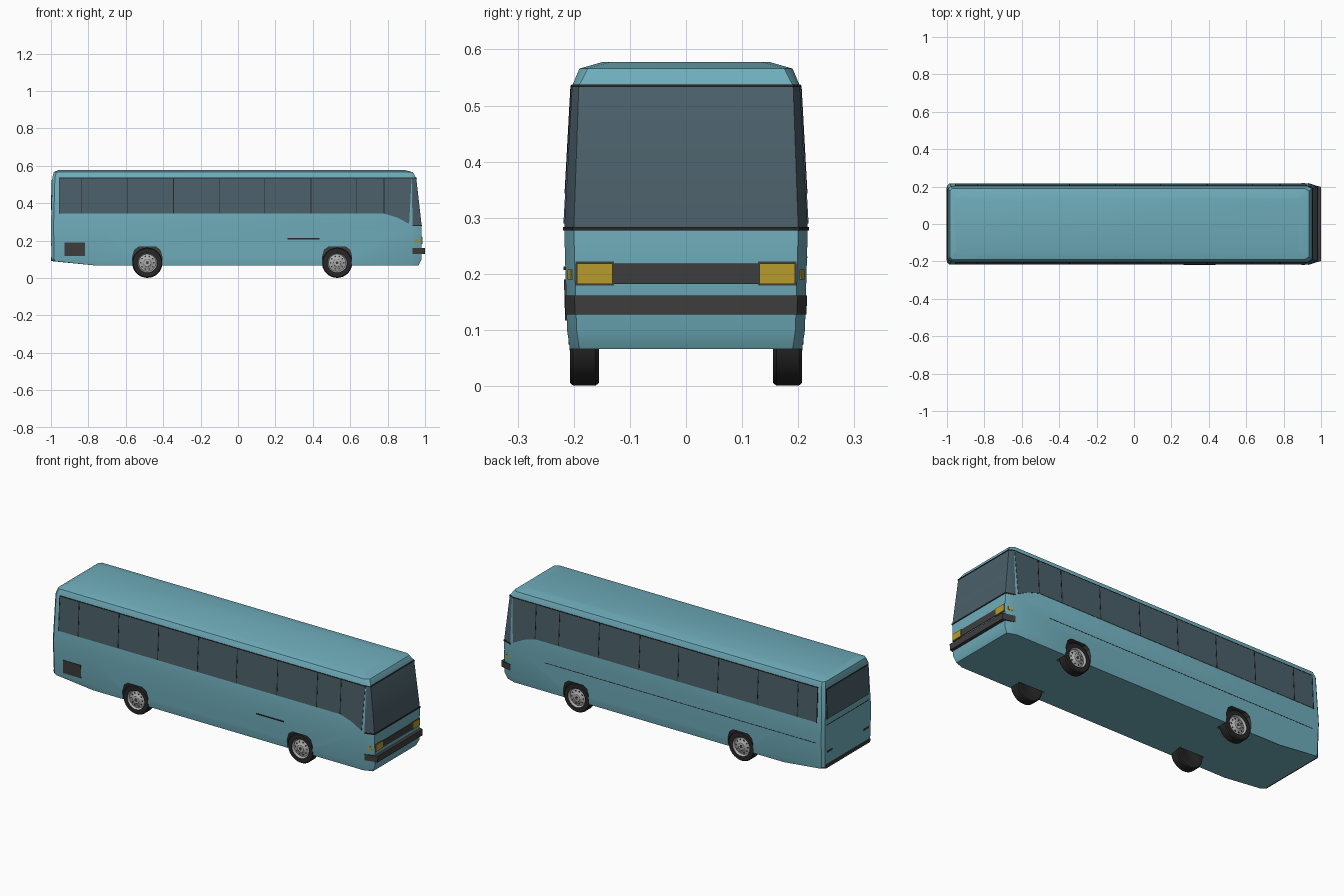
import bpy, bmesh, math
from mathutils import Vector

cube = bpy.data.objects.get("Cube")
if cube:
    bpy.data.objects.remove(cube, do_unlink=True)


def material(name, rgb):
    m = bpy.data.materials.new(name)
    m.use_nodes = True
    m.diffuse_color = (*rgb, 1)
    m.node_tree.nodes["Principled BSDF"].inputs["Base Color"].default_value = (*rgb, 1)
    return m


TEAL = material("teal paint", (0.16, 0.42, 0.5))
GLASS = material("tinted glass", (0.07, 0.115, 0.143))
DARK = material("dark grey plastic", (0.048, 0.048, 0.048))
RUBBER = material("black rubber", (0.02, 0.02, 0.02))
SILVER = material("silver rim", (0.42, 0.42, 0.42))
AMBER = material("amber lamp", (0.48, 0.33, 0.025))


def make(name, bm, mats, smooth=None):
    bmesh.ops.recalc_face_normals(bm, faces=bm.faces)
    me = bpy.data.meshes.new(name)
    bm.to_mesh(me)
    bm.free()
    for m in mats:
        me.materials.append(m)
    ob = bpy.data.objects.new(name, me)
    bpy.context.collection.objects.link(ob)
    if smooth:
        bpy.ops.object.select_all(action='DESELECT')
        ob.select_set(True)
        bpy.context.view_layer.objects.active = ob
        bpy.ops.object.shade_smooth_by_angle(angle=math.radians(smooth))
    return ob


def loft(bm, rings):
    loops = [[bm.verts.new(p) for p in r] for r in rings]
    n = len(loops[0])
    for a, b in zip(loops, loops[1:]):
        for i in range(n):
            bm.faces.new((a[i], a[(i + 1) % n], b[(i + 1) % n], b[i]))
    bm.faces.new(loops[0])
    bm.faces.new(loops[-1])


def plate(name, pts, normal, mat, out=0.003, sunk=0.004):
    bm = bmesh.new()
    n = Vector(normal).normalized()
    loft(bm, [[Vector(p) - n * sunk for p in pts], [Vector(p) + n * out for p in pts]])
    return make(name, bm, [mat])


# Body levels: height, front x, rear x, half width, front corner depth and inset
LEVELS = [(.066, .965, -.99, .207, .05, .017),
          (.10, .982, -.997, .212, .05, .017),
          (.28, .982, -1.0, .217, .05, .017),
          (.535, .953, -.993, .203, .022, .012),
          (.566, .935, -.985, .19, .022, .015),
          (.578, .89, -.96, .148, .022, .015)]


def level(z):
    for a, b in zip(LEVELS, LEVELS[1:]):
        if z <= b[0]:
            t = (z - a[0]) / (b[0] - a[0])
            return [p + (q - p) * t for p, q in zip(a, b)]
    return LEVELS[-1]


def outline(lv):
    z, front, rear, w, dx, dy = lv
    half = [(front, w - dy), (front - dx, w), (-.75, w), (rear + .014, w), (rear, w - .014)]
    plan = half + [(x, -y) for x, y in reversed(half)]
    return [(x, y, .09 if z < .08 and x < -.8 else z) for x, y in plan]


# Body shell
bm = bmesh.new()
loft(bm, [outline(lv) for lv in LEVELS])
body = make("body", bm, [TEAL, DARK, GLASS])

# Wheel arches cut out of the shell
WHEELS_X = (-.485, .53)
ARCH = [(-.078, -.1), (-.078, .115), (-.068, .15), (-.045, .167),
        (.045, .167), (.068, .15), (.078, .115), (.078, -.1)]
bm = bmesh.new()
for cx in WHEELS_X:
    for s in (-1, 1):
        loft(bm, [[(cx + x, s * y, z) for x, z in ARCH] for y in (.14, .26)])
for f in bm.faces:
    f.material_index = 1
cutter = make("arch_cutter", bm, [TEAL, DARK])
cutter.hide_render = True
bpy.ops.object.select_all(action='DESELECT')
bpy.context.view_layer.objects.active = body
body.select_set(True)
mod = body.modifiers.new("arches", 'BOOLEAN')
mod.operation = 'DIFFERENCE'
mod.solver = 'EXACT'
mod.object = cutter
bpy.ops.object.modifier_apply(modifier=mod.name)
bpy.data.objects.remove(cutter, do_unlink=True)

# Windscreen wraps over the front and corner faces
for p in body.data.polygons:
    if p.center.x > .9 and .3 < p.center.z < .5 and p.normal.x > .2:
        p.material_index = 2
bpy.ops.object.shade_smooth_by_angle(angle=math.radians(32))


def side_plate(name, pts, s, mat, out=0.003):
    return plate(name, [(x, s * level(z)[3], z) for x, z in pts], (0, s, 0), mat, out)


def rect(a0, a1, b0, b1):
    return [(a0, b0), (a1, b0), (a1, b1), (a0, b1)]


def end_plate(name, y0, y1, z0, z1, mat, front=True, out=0.003):
    k = 1 if front else 2
    return plate(name, [(level(z)[k], y, z) for y, z in rect(y0, y1, z0, z1)],
                 (1 if front else -1, 0, 0), mat, out)


def front_band(name, z0, z1, dx, dy, mat):
    rings = []
    for z in (z0, z1):
        _, f, _, w, cx, cy = level(z)
        half = [(f - cx, w + dy), (f + dx, w - cy + dy)]
        rings.append([(x, y, z) for x, y in half + [(x, -y) for x, y in half[::-1]]])
    bm = bmesh.new()
    loft(bm, rings)
    return make(name, bm, [mat])


# Side windows with dividers and black edging
WINDOW = [(-.955, .345), (.78, .345), (.85, .324), (.915, .29), (.928, .534), (-.955, .534)]
DIVIDERS = (-.836, -.59, -.345, -.1, .14, .39, .635, .78)
for s, tag in ((-1, "right"), (1, "left")):
    side_plate(tag + "_side_windows", WINDOW, s, GLASS, .002)
    side_plate(tag + "_window_top_trim", rect(-.958, .929, .533, .537), s, RUBBER)
    side_plate(tag + "_window_rear_trim", rect(-.958, -.954, .343, .535), s, RUBBER)
    for i, x in enumerate(DIVIDERS):
        side_plate(f"{tag}_window_divider_{i + 1}", rect(x - .002, x + .002, .346, .533), s, RUBBER)
    # Corner marker lamp on the angled front corner
    _, f, _, w, cx, cy = level(.2)
    pts = [(f - cx * t, s * (w - cy + cy * t), z) for t, z in rect(.3, .7, .19, .208)]
    plate(tag + "_corner_lamp", pts, (cy, s * cx, 0), AMBER, .002)
    # Headlight in a dark surround
    a, b = sorted((s * .128, s * .197))
    end_plate(tag + "_headlight_surround", a, b, .179, .222, DARK, out=.002)
    end_plate(tag + "_headlight", a + .003, b - .003, .182, .219, AMBER, out=.005)
    # Tail lamp outline
    a, b = sorted((s * .14, s * .185))
    end_plate(tag + "_tail_lamp", a, b, .175, .185, DARK, front=False, out=.002)

# Side details
side_plate("engine_vent", rect(-.928, -.818, .117, .19), -1, DARK)
side_plate("door_rail", rect(.265, .435, .207, .213), -1, RUBBER)
side_plate("left_belt_seam", rect(-.95, .72, .2285, .231), 1, RUBBER, .001)

# Front details
front_band("windscreen_lower_seal", .277, .284, .003, .002, RUBBER)
front_band("windscreen_upper_seal", .533, .538, .003, .002, RUBBER)
front_band("front_bumper", .128, .162, .018, .002, DARK)
end_plate("front_grille", -.13, .13, .182, .219, DARK)

# Rear details
end_plate("rear_window_seal", -.186, .186, .363, .529, RUBBER, False, .002)
end_plate("rear_window", -.182, .182, .367, .525, GLASS, False, .003)
end_plate("rear_hatch_seam", -.195, .195, .329, .332, RUBBER, False, .001)
end_plate("rear_bumper", -.195, .195, .092, .112, DARK, False, .004)

# Wheels: turned profile of radius and distance outwards from the centre line
PROFILE = [(.035, .162), (.05, .155), (.076, .155), (.081, .161), (.081, .201), (.076, .207),
           (.053, .207), (.05, .203), (.046, .197), (.026, .201), (.02, .207), (.012, .208)]
SEG = 32
for cx, end in zip(WHEELS_X, ("rear", "front")):
    for s, tag in ((-1, "right"), (1, "left")):
        bm = bmesh.new()

        def circle(r, y, n=SEG, ox=0, oz=0):
            return [(cx + ox + r * math.cos(2 * math.pi * i / n), s * y,
                     .082 + oz + r * math.sin(2 * math.pi * i / n)) for i in range(n)]

        loft(bm, [circle(r, y) for r, y in PROFILE])
        for f in bm.faces:
            c = f.calc_center_median()
            if abs(c.y) > .19 and math.hypot(c.x - cx, c.z - .082) < .052:
                f.material_index = 1
        make(f"{tag}_{end}_wheel", bm, [RUBBER, SILVER], 35)
        # Ring of dark holes in the rim
        bm = bmesh.new()
        for k in range(10):
            a = math.tau * k / 10
            ox, oz = .035 * math.cos(a), .035 * math.sin(a)
            loft(bm, [circle(.0045, y, 8, ox, oz) for y in (.195, .2005)])
        loft(bm, [circle(.008, y, 12) for y in (.204, .209)])
        make(f"{tag}_{end}_rim_holes", bm, [DARK])
